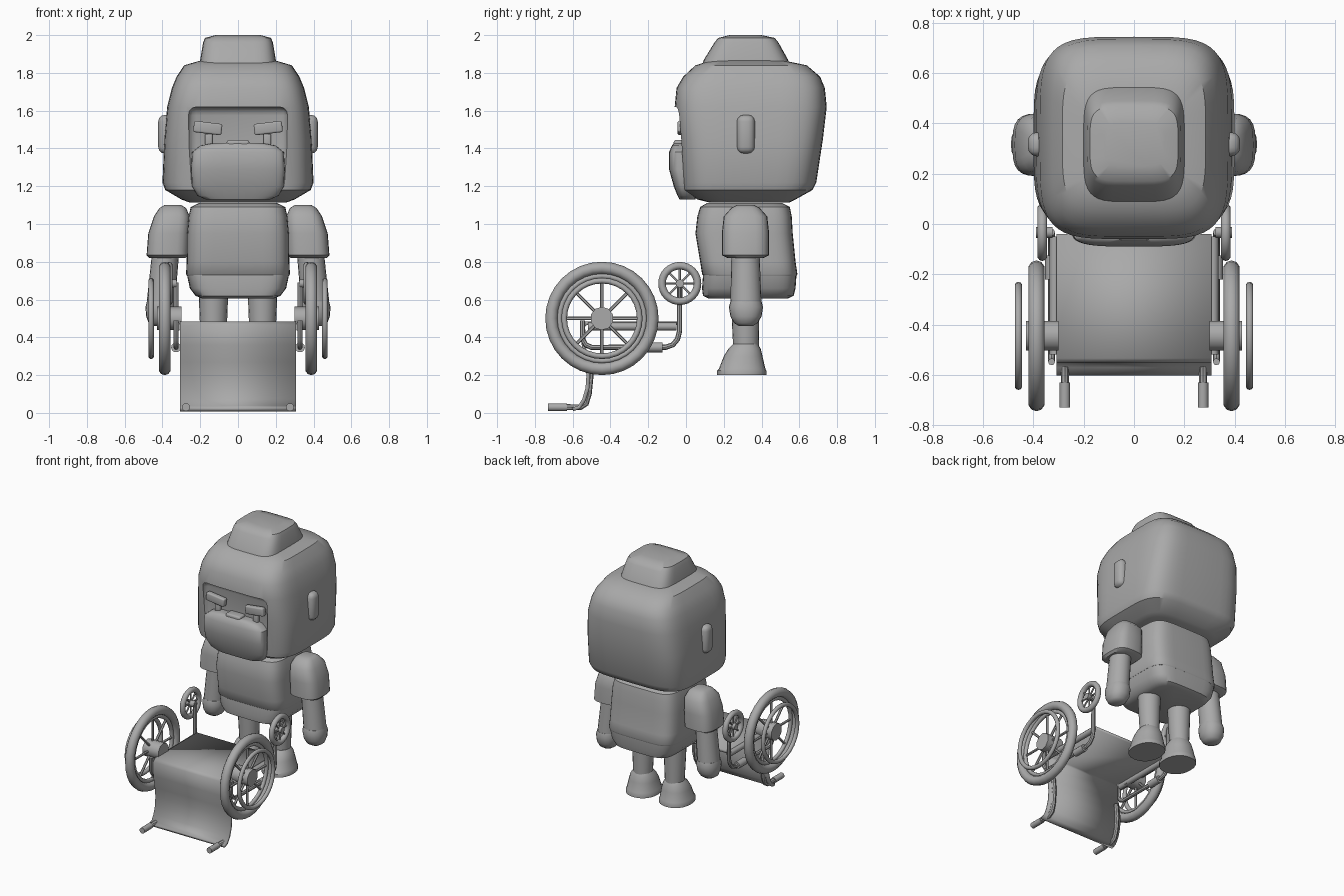
import bpy, bmesh, math
from mathutils import Vector, Matrix

if "Cube" in bpy.data.objects:
    bpy.data.objects.remove(bpy.data.objects["Cube"])

grey = bpy.data.materials.new("plain_grey")
grey.diffuse_color = (0.4, 0.4, 0.4, 1)
grey.use_nodes = True
grey.node_tree.nodes["Principled BSDF"].inputs["Base Color"].default_value = grey.diffuse_color


def finish(ob, angle=40):
    if not ob.data.materials:
        ob.data.materials.append(grey)
    bpy.ops.object.select_all(action='DESELECT')
    ob.select_set(True)
    bpy.context.view_layer.objects.active = ob
    bpy.ops.object.shade_smooth_by_angle(angle=math.radians(angle))
    return ob


def from_bmesh(name, bm, angle=40):
    bmesh.ops.recalc_face_normals(bm, faces=bm.faces)
    me = bpy.data.meshes.new(name)
    bm.to_mesh(me)
    bm.free()
    ob = bpy.data.objects.new(name, me)
    bpy.context.collection.objects.link(ob)
    return finish(ob, angle)


def loft(name, rings, power=4.5, seg=40, angle=40):
    """Stack of rounded-square rings: (z, centre x, half width, y front, y back)."""
    bm = bmesh.new()
    loops = []
    for z, cx, hx, y0, y1 in rings:
        loop = []
        for i in range(seg):
            a = 2 * math.pi * i / seg
            c, s = math.cos(a), math.sin(a)
            e = 2 / power
            x = cx + hx * math.copysign(abs(c) ** e, c)
            y = (y0 + y1) / 2 + (y1 - y0) / 2 * math.copysign(abs(s) ** e, s)
            loop.append(bm.verts.new((x, y, z)))
        loops.append(loop)
    for a, b in zip(loops, loops[1:]):
        for i in range(seg):
            j = (i + 1) % seg
            bm.faces.new((a[i], a[j], b[j], b[i]))
    bm.faces.new(loops[0])
    bm.faces.new(loops[-1])
    return from_bmesh(name, bm, angle)


def box(name, centre, size, bevel=0.01, roll=0):
    bm = bmesh.new()
    m = Matrix.Translation(centre) @ Matrix.Rotation(roll, 4, 'Y') @ Matrix.Diagonal((*size, 1))
    bmesh.ops.create_cube(bm, size=1, matrix=m)
    bmesh.ops.bevel(bm, geom=bm.edges[:], offset=bevel, segments=3, affect='EDGES', profile=0.5)
    return from_bmesh(name, bm)


def rod(name, a, b, r, seg=12):
    a, b = Vector(a), Vector(b)
    bm = bmesh.new()
    rot = (b - a).to_track_quat('Z', 'Y').to_matrix().to_4x4()
    bmesh.ops.create_cone(bm, cap_ends=True, segments=seg, radius1=r, radius2=r,
                          depth=(b - a).length, matrix=Matrix.Translation((a + b) / 2) @ rot)
    return from_bmesh(name, bm)


def tube(name, points, r):
    cu = bpy.data.curves.new(name, 'CURVE')
    cu.dimensions = '3D'
    cu.bevel_depth, cu.bevel_resolution, cu.use_fill_caps = r, 2, True
    sp = cu.splines.new('POLY')
    sp.points.add(len(points) - 1)
    for p, co in zip(sp.points, points):
        p.co = (*co, 1)
    ob = bpy.data.objects.new(name, cu)
    bpy.context.collection.objects.link(ob)
    bpy.ops.object.select_all(action='DESELECT')
    ob.select_set(True)
    bpy.context.view_layer.objects.active = ob
    bpy.ops.object.convert(target='MESH')
    return finish(bpy.context.object)


def ring(name, centre, major, minor):
    bpy.ops.mesh.primitive_torus_add(major_radius=major, minor_radius=minor, major_segments=32,
                                     minor_segments=10, location=centre, rotation=(0, math.pi / 2, 0))
    ob = bpy.context.object
    ob.name = name
    return finish(ob, 60)


def spokes(name, centre, radius, r, count=8):
    c = Vector(centre)
    for i in range(count):
        a = 2 * math.pi * i / count
        rod(f"{name}_{i}", c, c + Vector((0, math.cos(a), math.sin(a))) * radius, r, 6)


# Head with a sunken face opening
head = loft("head", [(1.115, 0, .26, .12, .55), (1.13, 0, .30, .06, .58), (1.18, 0, .385, -.015, .67),
                     (1.22, 0, .40, -.02, .69), (1.45, 0, .39, -.04, .725), (1.62, 0, .375, -.06, .745),
                     (1.72, 0, .35, -.05, .735), (1.78, 0, .325, -.015, .71), (1.84, 0, .285, .05, .64),
                     (1.865, 0, .2, .13, .52)], 4.5, 48)
cutter = box("face_cutter", (0, -.1, 1.395), (.53, .2, .45), .045)
cutter.hide_render = True
cutter.hide_set(True)
cut = head.modifiers.new("face_opening", 'BOOLEAN')
cut.operation, cut.object, cut.solver = 'DIFFERENCE', cutter, 'EXACT'
bpy.context.view_layer.objects.active = head
bpy.ops.object.modifier_apply(modifier=cut.name)
bpy.data.objects.remove(cutter)
finish(head, 35)

# Raised block on top of the head
loft("top_knot", [(1.84, 0, .205, .085, .55), (1.87, 0, .20, .095, .54), (1.96, 0, .185, .15, .49),
                  (1.985, 0, .175, .17, .47), (2.0, 0, .12, .23, .40)], 4.5)

# Beard, nose
loft("beard", [(1.13, 0, .17, -.035, .05), (1.15, 0, .215, -.045, .05), (1.2, 0, .243, -.065, .05),
               (1.29, 0, .248, -.09, .05), (1.38, 0, .243, -.09, .05), (1.415, 0, .20, -.075, .04),
               (1.43, 0, .12, -.06, .03)], 3.5)
box("nose", (0, -.03, 1.42), (.12, .07, .05), .012)

# Torso: shirt and shorts
loft("shirt", [(.725, 0, .27, .095, .585), (.735, 0, .275, .085, .59), (.80, 0, .272, .075, .58),
               (.95, 0, .27, .05, .565), (1.04, 0, .262, .06, .56), (1.09, 0, .25, .075, .55),
               (1.11, 0, .21, .11, .51)], 5)
loft("shorts", [(.605, 0, .19, .12, .54), (.62, 0, .225, .09, .57), (.66, 0, .255, .085, .58),
                (.73, 0, .27, .09, .585)], 5)

for side, s in (("left", 1), ("right", -1)):
    # Face details and ear
    box(f"{side}_brow", (s * .16, -.025, 1.508), (.15, .04, .06), .01, -s * .12)
    box(f"{side}_eye", (s * .155, -.01, 1.44), (.042, .03, .075), .01)
    box(f"{side}_ear", (s * .385, .317, 1.475), (.075, .095, .205), .035)

    # Arm
    loft(f"{side}_sleeve", [(.82, s * .375, .095, .22, .41), (.835, s * .372, .112, .19, .44),
                            (.95, s * .365, .11, .19, .44), (1.04, s * .35, .095, .20, .43),
                            (1.085, s * .345, .07, .24, .39), (1.1, s * .345, .045, .27, .36)], 3.2, 24)
    loft(f"{side}_forearm", [(.57, s * .41, .075, .235, .40), (.83, s * .385, .072, .24, .39)], 2, 20)
    loft(f"{side}_hand", [(.46, s * .415, .035, .28, .355), (.475, s * .415, .058, .255, .378),
                          (.51, s * .412, .074, .235, .40), (.56, s * .41, .08, .227, .408),
                          (.59, s * .408, .074, .235, .40)], 2.2, 20, 50)

    # Leg and boot
    loft(f"{side}_leg", [(.34, s * .13, .065, .25, .385), (.5, s * .13, .073, .242, .388),
                         (.63, s * .13, .078, .235, .392)], 2, 20)
    loft(f"{side}_boot", [(.2, s * .135, .113, .165, .425), (.225, s * .135, .113, .165, .425),
                          (.235, s * .135, .108, .175, .42), (.30, s * .133, .095, .2, .405),
                          (.34, s * .132, .082, .225, .395), (.365, s * .131, .065, .25, .38)], 2.2, 24)

    # Large wheel with hand rim
    c = (s * .388, -.445, .5)
    ring(f"{side}_tire", c, .267, .033)
    ring(f"{side}_rim", c, .225, .014)
    ring(f"{side}_hand_rim", (s * .46, -.445, .5), .2, .015)
    spokes(f"{side}_spoke", c, .24, .009)
    rod(f"{side}_hub", (s * .3, -.445, .5), (s * .43, -.445, .5), .062, 10)

    # Caster wheel
    c = (s * .365, -.033, .685)
    ring(f"{side}_caster_tire", c, .094, .02)
    spokes(f"{side}_caster_spoke", c, .085, .006)
    rod(f"{side}_caster_hub", (s * .325, -.033, .685), (s * .39, -.033, .685), .022)

    # Frame tubes
    x = s * .328
    tube(f"{side}_frame", [(x, -.548, .49), (x, -.548, .39), (x, -.53, .36), (x, -.5, .347), (x, -.11, .347),
                           (x, -.07, .36), (x, -.045, .39), (x, -.035, .43), (x, -.033, .69)], .014)
    rod(f"{side}_frame_sleeve", (x, -.22, .347), (x, -.125, .347), .026)
    rod(f"{side}_seat_rail", (s * .315, -.52, .457), (s * .315, -.05, .457), .021)

    # Backrest tube and grip
    x = s * .275
    tube(f"{side}_back_tube", [(x, -.515, .3), (x, -.505, .2), (x, -.515, .1), (x, -.53, .05),
                               (x, -.56, .03), (x, -.64, .03)], .016)
    rod(f"{side}_grip", (x, -.63, .03), (x, -.73, .03), .021)

# Fabric sheet: flat seat bending down into the backrest
path = [(-.04, .475), (-.53, .475), (-.543, .46), (-.542, .36), (-.525, .27), (-.517, .2),
        (-.522, .13), (-.54, .07), (-.565, .03), (-.6, .018)]
bm = bmesh.new()
rows = [[bm.verts.new((x, y, z)) for x in (-.308, .308)] for y, z in path]
for a, b in zip(rows, rows[1:]):
    bm.faces.new((a[0], a[1], b[1], b[0]))
sheet = from_bmesh("seat_and_backrest", bm, 35)
thick = sheet.modifiers.new("thickness", 'SOLIDIFY')
thick.thickness, thick.offset = .02, 0
